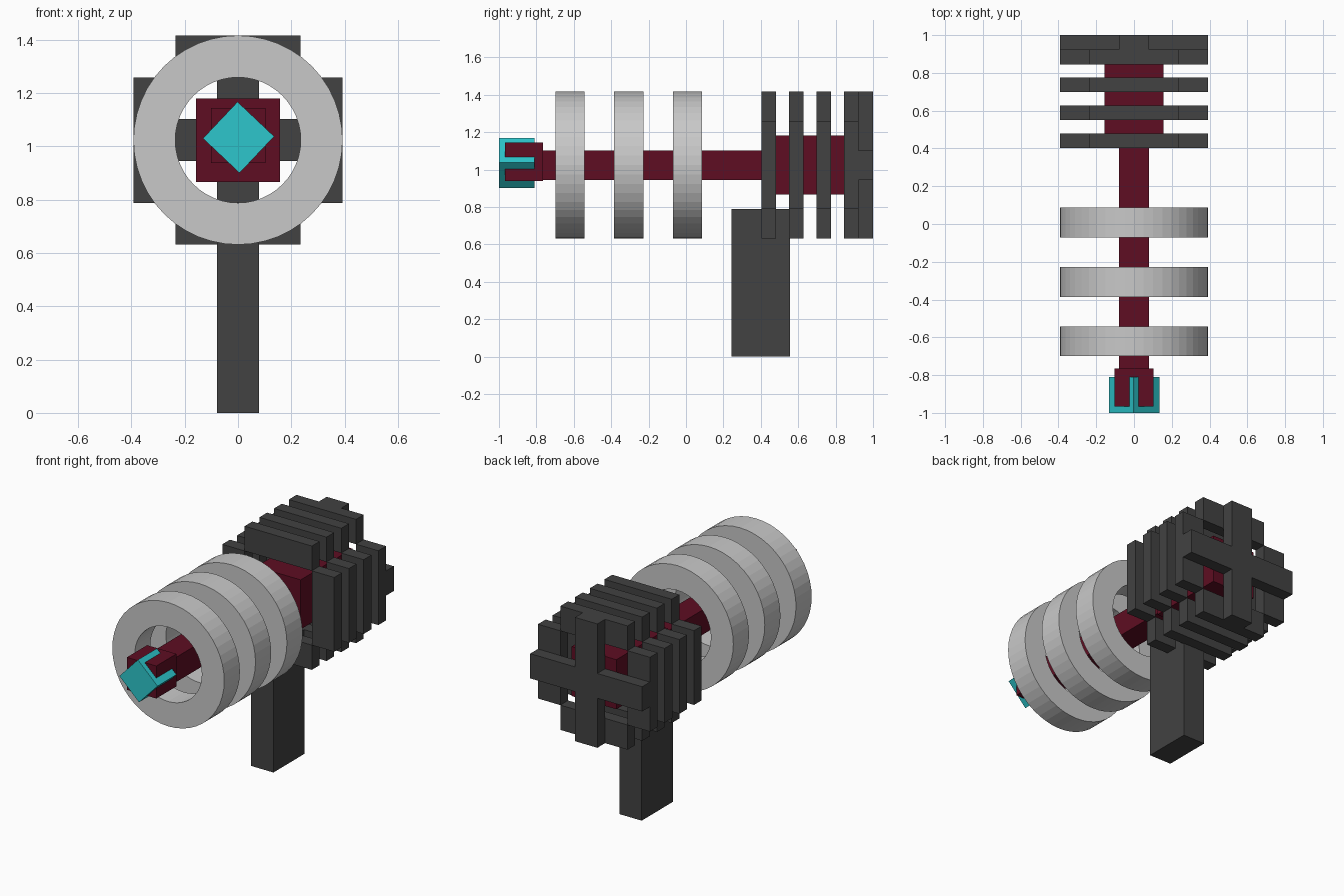
import bpy, bmesh, math
from mathutils import Matrix

if "Cube" in bpy.data.objects:
    bpy.data.objects.remove(bpy.data.objects["Cube"])

AXIS_Z = 1.024   # height of the long axis
U = 0.0785       # basic block unit


def material(name, rgb):
    m = bpy.data.materials.new(name)
    m.diffuse_color = (*rgb, 1)
    m.use_nodes = True
    m.node_tree.nodes["Principled BSDF"].inputs["Base Color"].default_value = m.diffuse_color
    return m


DARK = material("charcoal", (0.054, 0.054, 0.054))
GREY = material("light grey", (0.58, 0.58, 0.58))
RED = material("dark red", (0.112, 0.004, 0.016))
TEAL = material("teal", (0.026, 0.565, 0.604))


def finish(name, bm, mat):
    bmesh.ops.recalc_face_normals(bm, faces=bm.faces)
    mesh = bpy.data.meshes.new(name)
    bm.to_mesh(mesh)
    bm.free()
    mesh.materials.append(mat)
    ob = bpy.data.objects.new(name, mesh)
    bpy.context.collection.objects.link(ob)
    return ob


def box(name, mat, x, y, z, spin=0.0):
    """Box from (min, max) ranges, optionally spun about its own y axis."""
    bm = bmesh.new()
    size = [r[1] - r[0] for r in (x, y, z)]
    mid = [(r[0] + r[1]) / 2 for r in (x, y, z)]
    mtx = (Matrix.Translation(mid) @ Matrix.Rotation(spin, 4, 'Y')
           @ Matrix.Diagonal((*size, 1)))
    bmesh.ops.create_cube(bm, size=1, matrix=mtx)
    return finish(name, bm, mat)


def ring(name, mat, y0, y1, r_in, r_out, n=48):
    """Flat-sided ring around the long axis."""
    bm = bmesh.new()
    profile = [(r_in, y0), (r_out, y0), (r_out, y1), (r_in, y1)]
    loops = []
    for i in range(n):
        a = 2 * math.pi * i / n
        loops.append([bm.verts.new((r * math.cos(a), y, AXIS_Z + r * math.sin(a)))
                      for r, y in profile])
    for i in range(n):
        a, b = loops[i], loops[(i + 1) % n]
        for j in range(4):
            k = (j + 1) % 4
            bm.faces.new((a[j], a[k], b[k], b[j]))
    return finish(name, bm, mat)


def span(half, centre=0.0):
    return (centre - half, centre + half)


# Rod and core block
box("rod", RED, span(U), (-0.78, 0.42), span(U, AXIS_Z))
box("core", RED, span(2 * U), (0.403, 0.922), span(2 * U, AXIS_Z))

# Three rings
for i, y in enumerate((-0.62, -0.307, 0.008)):
    ring(f"ring_{i + 1}", GREY, y - U, y + U, 3 * U, 5 * U)

# Four open frames, each made of four slabs
for i in range(4):
    y = (0.403 + i * 0.1475, 0.403 + i * 0.1475 + 0.077)
    for s, side in ((1, "upper"), (-1, "lower")):
        box(f"frame_{i + 1}_{side}", DARK, span(3 * U), y, span(U, AXIS_Z + s * 4 * U))
    for s, side in ((1, "right"), (-1, "left")):
        box(f"frame_{i + 1}_{side}", DARK, span(U, s * 4 * U), y, span(3 * U, AXIS_Z))

# Cross on the back: one upright, two arms
box("back_upright", DARK, span(U), (0.922, 1.0), span(5 * U, AXIS_Z))
for s, side in ((1, "right"), (-1, "left")):
    box(f"back_arm_{side}", DARK, span(2 * U, s * 3 * U), (0.922, 1.0), span(U, AXIS_Z))

# Handle
box("handle", DARK, span(U), (0.243, 0.556), (0, 0.789))

# Tip: square socket pierced by a turned block
box("tip_socket", RED, span(0.103, 0.001), (-0.967, -0.765), span(0.103, 1.041))
box("tip_block", TEAL, span(0.0945, 0.002), (-1.0, -0.81), span(0.0945, 1.034),
    spin=math.radians(-46.6))
